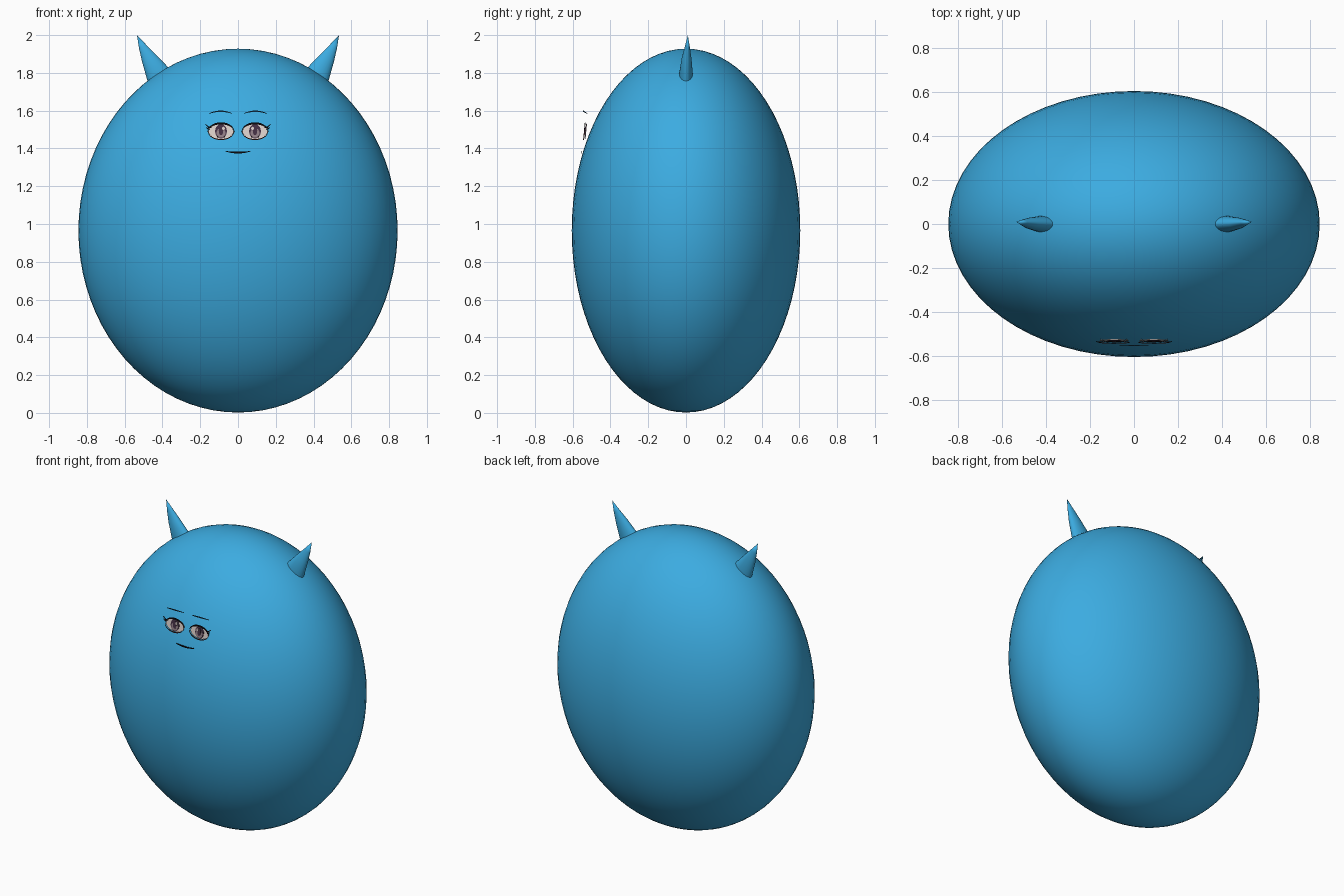
import bpy, bmesh, math
from mathutils import Vector

cube = bpy.data.objects.get("Cube")
if cube:
    bpy.data.objects.remove(cube)


def material(name, rgb):
    m = bpy.data.materials.new(name)
    m.use_nodes = True
    m.diffuse_color = (*rgb, 1)
    m.node_tree.nodes["Principled BSDF"].inputs["Base Color"].default_value = (*rgb, 1)
    return m


BLUE = material("sky_blue", (0.045, 0.41, 0.75))
NAVY = material("brow_blue", (0.01, 0.06, 0.12))
BLACK = material("lash_black", (0.004, 0.003, 0.004))
WHITE = material("eye_white", (0.75, 0.66, 0.62))
PLUM = material("iris_plum", (0.06, 0.03, 0.06))
MAUVE = material("iris_mauve", (0.3, 0.22, 0.25))
BROWN = material("lid_brown", (0.12, 0.03, 0.025))


def add_object(name, bm, mat, mirror=False, thickness=0):
    mesh = bpy.data.meshes.new(name)
    bm.to_mesh(mesh)
    bm.free()
    mesh.materials.append(mat)
    ob = bpy.data.objects.new(name, mesh)
    bpy.context.collection.objects.link(ob)
    if mirror:
        ob.modifiers.new("Mirror", "MIRROR")
    if thickness:
        ob.modifiers.new("Solidify", "SOLIDIFY").thickness = thickness
    return ob


def eye_depth(z):
    return -0.531 + 0.1 * (z - 1.49)


def disc(name, cx, cz, rx, rz, lift, mat):
    """Thin oval plate, mirrored to the other eye."""
    bm = bmesh.new()
    ring = []
    for i in range(32):
        a = math.tau * i / 32
        z = cz + rz * math.sin(a)
        ring.append(bm.verts.new((cx + rx * math.cos(a), eye_depth(z) - lift, z)))
    bm.faces.new(ring)
    return add_object(name, bm, mat, True, 0.003)


def stroke(name, points, width, depth, mat, mirror=True):
    """Tapered ribbon through (x, z) points that run towards +x."""
    bm = bmesh.new()
    rows = []
    for i, (x, z) in enumerate(points):
        w = width * (0.35 + 0.65 * math.sin(math.pi * i / (len(points) - 1))) / 2
        rows.append([bm.verts.new((x, depth(z), z + s * w)) for s in (-1, 1)])
    for a, b in zip(rows, rows[1:]):
        bm.faces.new((a[0], b[0], b[1], a[1]))
    return add_object(name, bm, mat, mirror, 0.003)


# Body: one smooth flattened egg
bm = bmesh.new()
bmesh.ops.create_uvsphere(bm, u_segments=64, v_segments=40, radius=1)
for v in bm.verts:
    v.co = Vector((v.co.x * 0.845, v.co.y * 0.605, 0.965 + v.co.z * 0.963))
for f in bm.faces:
    f.smooth = True
add_object("body", bm, BLUE)

# Horns: oval sections between an inner and an outer edge, closing to a tip
sections = [((0.33, 1.79), (0.455, 1.70), 0.034, 0),
            ((0.37, 1.83), (0.48, 1.76), 0.036, 0),
            ((0.43, 1.893), (0.508, 1.86), 0.026, 0.003),
            ((0.485, 1.948), (0.524, 1.93), 0.013, 0.007)]
bm = bmesh.new()
rings = []
for (xi, zi), (xo, zo), half, y in sections:
    ring = []
    for k in range(24):
        a = math.tau * k / 24
        t = 0.5 + 0.5 * math.cos(a)
        ring.append(bm.verts.new((xi + (xo - xi) * t, y + half * math.sin(a), zi + (zo - zi) * t)))
    rings.append(ring)
tip = bm.verts.new((0.535, 0.01, 2.0))
for a, b in zip(rings, rings[1:]):
    for k in range(24):
        n = (k + 1) % 24
        bm.faces.new((a[k], a[n], b[n], b[k]))
for k in range(24):
    bm.faces.new((rings[-1][k], rings[-1][(k + 1) % 24], tip))
bm.faces.new(rings[0][::-1])
bmesh.ops.recalc_face_normals(bm, faces=bm.faces)
for f in bm.faces:
    f.smooth = True
add_object("horns", bm, BLUE, True)

# Eyes: layered plates
EX, EZ = 0.09, 1.49
disc("eye_whites", EX, EZ, 0.066, 0.041, 0, WHITE)
disc("irises", EX, EZ + 0.001, 0.031, 0.038, 0.002, PLUM)
disc("iris_glow", EX, EZ - 0.008, 0.024, 0.025, 0.004, MAUVE)
disc("pupils", EX, EZ + 0.004, 0.012, 0.024, 0.006, PLUM)
disc("eye_glints", EX - 0.013, EZ + 0.016, 0.007, 0.009, 0.008, WHITE)


def arc(start, end, count=17):
    steps = [math.radians(start + (end - start) * i / (count - 1)) for i in range(count)]
    return [(EX + 0.069 * math.cos(a), EZ + 0.043 * math.sin(a)) for a in steps]


def lash_depth(z):
    return eye_depth(z) - 0.009


stroke("upper_lids", arc(180, 0), 0.011, lash_depth, BLACK)
stroke("lower_lids", arc(180, 360), 0.006, lash_depth, BROWN)
stroke("lash_tips", [(0.14, 1.51), (0.155, 1.512), (0.174, 1.528)], 0.01, lash_depth, BLACK)
stroke("lash_wings", [(0.148, 1.502), (0.158, 1.503), (0.17, 1.513)], 0.008, lash_depth, BLACK)

# Brows: thin arches whose middle stands forward
brow = []
for i in range(13):
    t = i / 6 - 1
    brow.append((0.092 + 0.061 * t, 1.597 - 0.012 * t * t))
stroke("brows", brow, 0.007, lambda z: -0.524 - 1.8 * (z - 1.585), NAVY)

# Mouth: shallow smile
smile = [(0.065 * (i / 6 - 1), 1.378 + 0.007 * (i / 6 - 1) ** 2) for i in range(13)]
stroke("mouth", smile, 0.009, lambda z: -0.556, BLACK, False)
